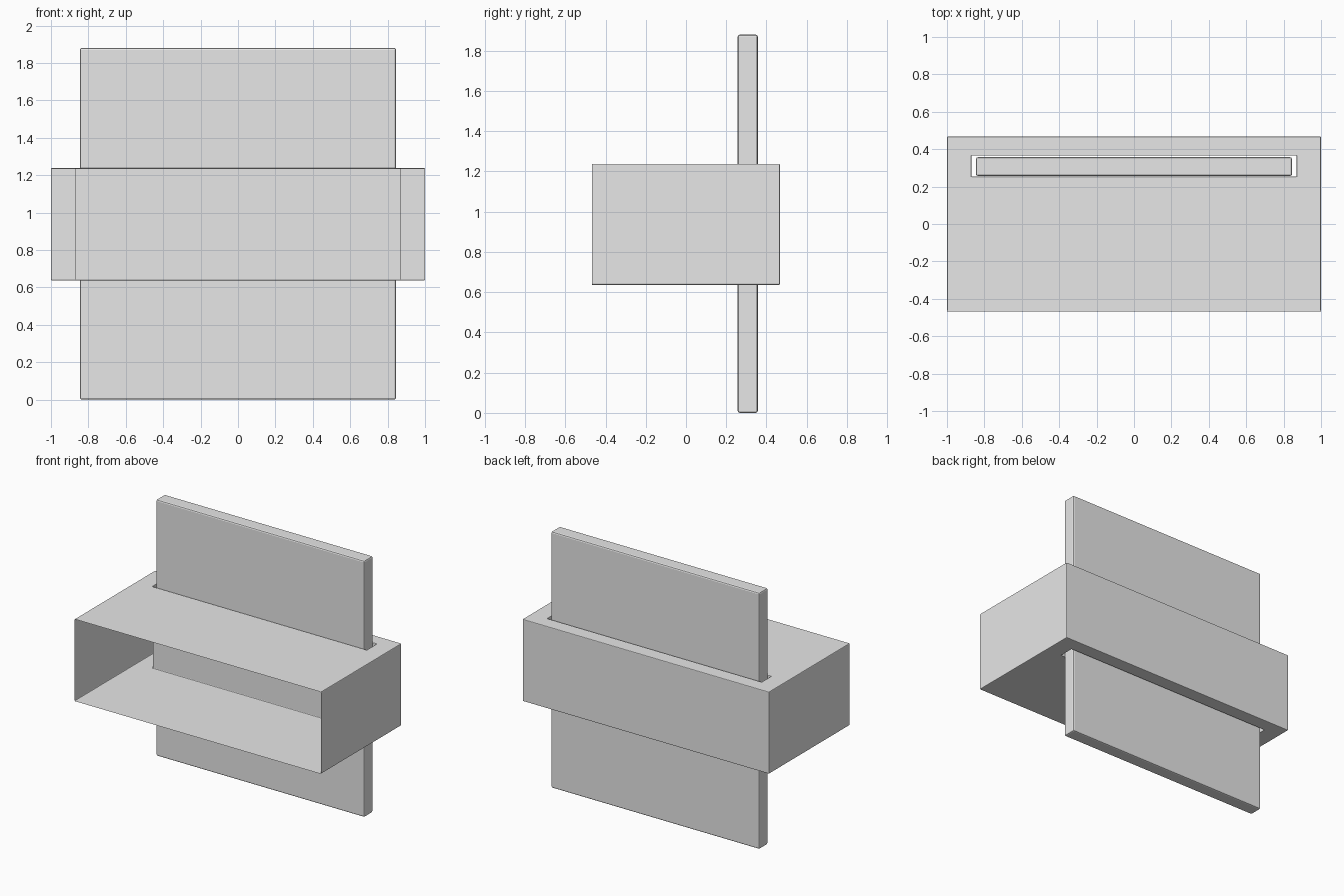
import bpy, bmesh

cube = bpy.data.objects.get("Cube")
if cube:
    bpy.data.objects.remove(cube, do_unlink=True)

grey = bpy.data.materials.new("light_grey")
grey.use_nodes = True
grey.diffuse_color = (0.8, 0.8, 0.8, 1)
grey.node_tree.nodes["Principled BSDF"].inputs["Base Color"].default_value = (0.8, 0.8, 0.8, 1)


def add_part(name, bm, bevel):
    mesh = bpy.data.meshes.new(name)
    bm.to_mesh(mesh)
    bm.free()
    mesh.materials.append(grey)
    obj = bpy.data.objects.new(name, mesh)
    bpy.context.collection.objects.link(obj)
    mod = obj.modifiers.new("soft_edges", "BEVEL")
    mod.width = bevel
    mod.segments = 2
    mod.limit_method = "ANGLE"
    return obj


def ring(bm, x, y0, y1, z):
    """Rectangle of four vertices at height z, counter-clockwise from above."""
    return [bm.verts.new(p) for p in
            ((-x, y0, z), (x, y0, z), (x, y1, z), (-x, y1, z))]


Z0, Z1 = 0.637, 1.238

# Open-fronted thin shell with a walled slot running from top to bottom
bm = bmesh.new()
outer = [ring(bm, 1.0, -0.467, 0.467, z) for z in (Z0, Z1)]
slot = [ring(bm, 0.87, 0.253, 0.366, z) for z in (Z0, Z1)]
for i in range(4):
    j = (i + 1) % 4
    # Floor and ceiling around the slot
    bm.faces.new((outer[0][j], outer[0][i], slot[0][i], slot[0][j]))
    bm.faces.new((outer[1][i], outer[1][j], slot[1][j], slot[1][i]))
    # Slot walls
    bm.faces.new((slot[0][j], slot[0][i], slot[1][i], slot[1][j]))
    # Outer walls, leaving the front open
    if i:
        bm.faces.new((outer[0][i], outer[0][j], outer[1][j], outer[1][i]))
add_part("open_box", bm, 0.005)

# Upright board through the slot
bm = bmesh.new()
low = ring(bm, 0.845, 0.257, 0.357, 0.0)
high = ring(bm, 0.845, 0.257, 0.357, 1.88)
bm.faces.new(low[::-1])
bm.faces.new(high)
for i in range(4):
    j = (i + 1) % 4
    bm.faces.new((low[i], low[j], high[j], high[i]))
add_part("upright_board", bm, 0.01)
